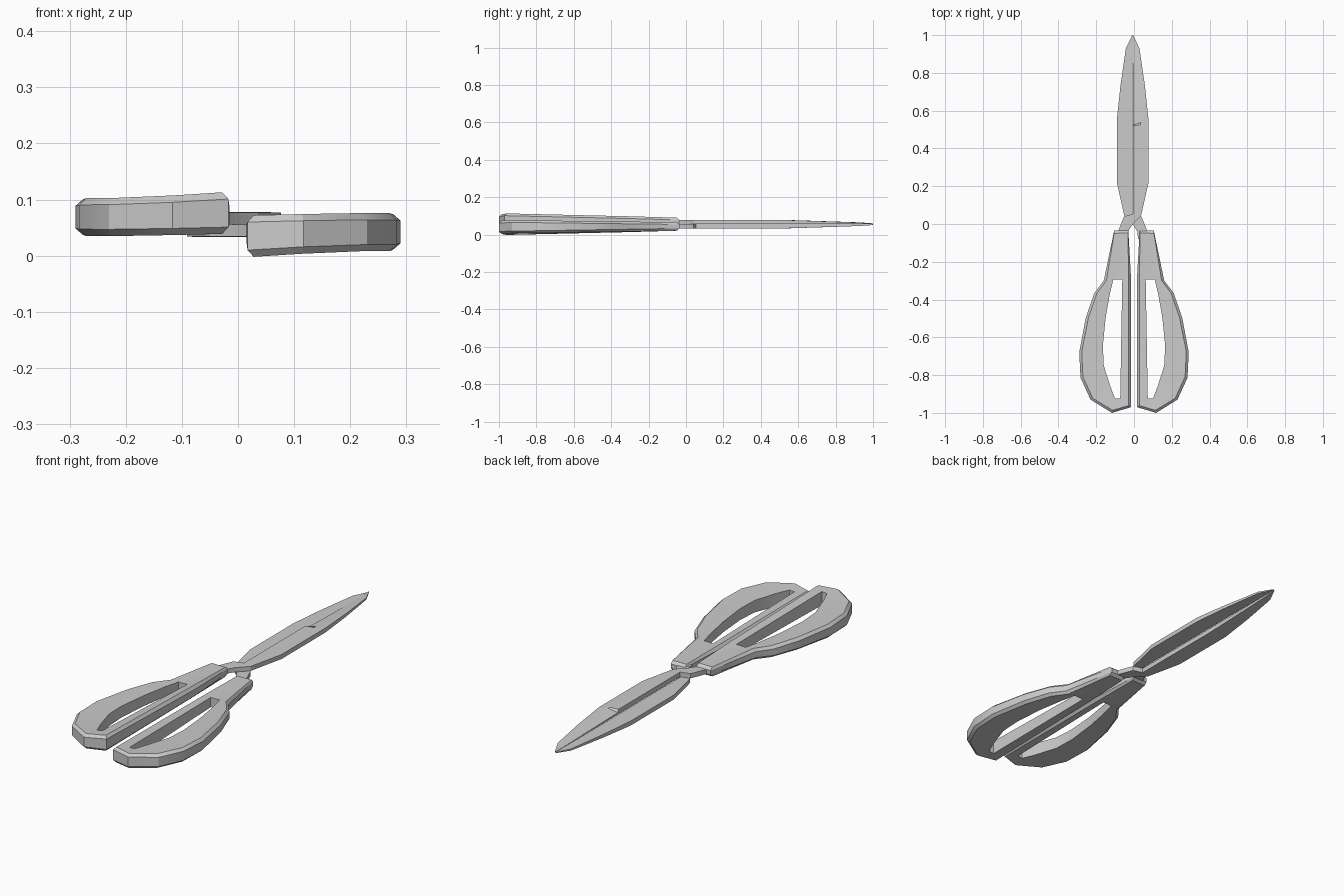
import bpy, bmesh
from mathutils import Vector

if "Cube" in bpy.data.objects:
    bpy.data.objects.remove(bpy.data.objects["Cube"])

Z_FLIP = 0.111  # lower half is the upper half turned over


def finish(name, bm):
    bmesh.ops.remove_doubles(bm, verts=bm.verts, dist=1e-5)
    bmesh.ops.recalc_face_normals(bm, faces=bm.faces)
    me = bpy.data.meshes.new(name)
    bm.to_mesh(me)
    bm.free()
    ob = bpy.data.objects.new(name, me)
    bpy.context.collection.objects.link(ob)
    bpy.ops.object.select_all(action='DESELECT')
    bpy.context.view_layer.objects.active = ob
    ob.select_set(True)
    bpy.ops.object.shade_smooth_by_angle(angle=0.5)
    return ob


def loft(bm, sections, closed):
    rings = [[bm.verts.new(p) for p in s] for s in sections]
    n = len(rings[0])
    for i in range(len(rings) if closed else len(rings) - 1):
        a, b = rings[i], rings[(i + 1) % len(rings)]
        for j in range(n):
            k = (j + 1) % n
            bm.faces.new((a[j], a[k], b[k], b[j]))
    if not closed:
        bm.faces.new(rings[0])
        bm.faces.new(rings[-1])


# handle loop: outer rim point, matching finger-hole point
LOOP = [((-.105, -.035), (-.11, -.295)), ((-.16, -.30), (-.11, -.295)),
        ((-.21, -.365), (-.128, -.37)), ((-.255, -.495), (-.15, -.495)),
        ((-.29, -.68), (-.165, -.645)), ((-.283, -.815), (-.16, -.75)),
        ((-.23, -.93), (-.125, -.86)), ((-.117, -1.0), (-.10, -.925)),
        ((-.017, -.97), (-.073, -.925)), ((-.015, -.30), (-.062, -.295)),
        ((-.03, -.035), (-.062, -.295))]


def heights(x, y):
    # rim thickens to the rear, inner bar sits higher than the outer bow
    t = min(1, max(0, (-y - .035) / .8))
    s = min(1, max(0, (x + .15) / .08))
    bottom = .045 + t * (-.010 + .004 * s)
    top = .090 + t * (.013 + .010 * s)
    return bottom, top


def handle(name, flip):
    sections = []
    for o, i in LOOP:
        o, i = Vector(o), Vector(i)
        c = o + (i - o).normalized() * .014
        (ob_, ot), (cb, ct), (ib, it) = heights(*o), heights(*c), heights(*i)
        sections.append([(*o, ob_ + .012), (*o, ot - .012), (*c, ct),
                         (*i, it - .004), (*i, ib + .004), (*c, cb)])
    if flip:
        sections = [[(-x, y, Z_FLIP - z) for x, y, z in s] for s in sections]
    bm = bmesh.new()
    loft(bm, sections, True)
    return finish(name, bm)


# blade stations: inner edge xy, ridge x, outer edge xy, inner top z, ridge top z
BLADE = [((-.088, -.08), -.06, (-.035, -.08), .078, .078),
         ((-.085, -.04), -.055, (-.032, -.04), .078, .078),
         ((-.053, .04), -.03, (-.006, .0), .078, .078),
         ((-.006, .053), .015, (.037, .042), .078, .078),
         ((-.006, .22), .035, (.077, .22), .078, .078),
         ((-.006, .52), .035, (.077, .53), .078, .078),
         ((-.006, .524), .036, (.077, .55), .064, .078),
         ((-.006, .72), .030, (.058, .73), .060, .072),
         ((-.007, .93), .012, (.029, .93), .057, .065),
         ((-.007, .998), -.006, (-.005, 1.0), .057, .060)]


def blade(name, flip):
    sections = []
    for a, rx, b, zi, zr in BLADE:
        ry = (a[1] + b[1]) / 2
        if flip:
            zi = zr  # no ground step on the lower blade
        s = [(*a, .0555), (*a, zi), (rx, ry, zr), (*b, zr - .001), (*b, .0555)]
        if flip:
            s = [(-.014 - x, y, Z_FLIP - z) for x, y, z in s]
        sections.append(s)
    bm = bmesh.new()
    loft(bm, sections, False)
    return finish(name, bm)


handle("left_handle", False)
handle("right_handle", True)
blade("upper_blade", False)
blade("lower_blade", True)
